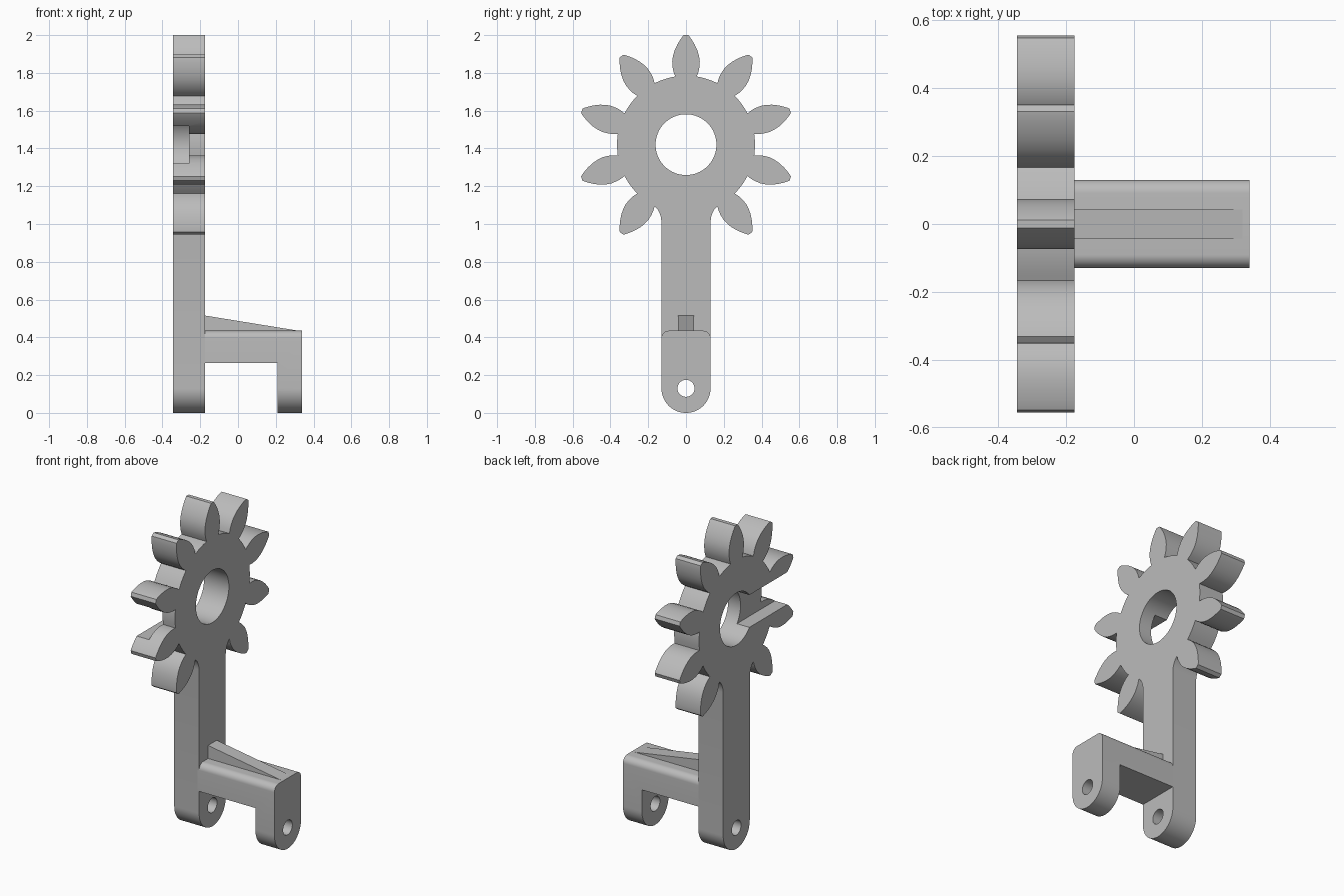
import bpy, bmesh
from math import sin, cos, radians

default = bpy.data.objects.get("Cube")
if default:
    bpy.data.objects.remove(default)

grey = bpy.data.materials.new("plain grey")
grey.use_nodes = True
grey.diffuse_color = (0.5, 0.5, 0.5, 1)
grey.node_tree.nodes["Principled BSDF"].inputs["Base Color"].default_value = (0.5, 0.5, 0.5, 1)

X0, X1, X2 = -0.345, -0.175, 0.34     # gear back, gear front, bracket end
HUB = 1.42                            # height of the gear axis
ROOT = 0.365
HALF = 0.13                           # half width of the leg


def prism(name, points, a, b, axis="x"):
    """Extrude an outline along x (points are y, z) or along y (points are x, z)."""
    bm = bmesh.new()
    place = (lambda p: (a, p[0], p[1])) if axis == "x" else (lambda p: (p[0], a, p[1]))
    face = bm.faces.new([bm.verts.new(place(p)) for p in points])
    ext = bmesh.ops.extrude_face_region(bm, geom=[face])
    move = (b - a, 0, 0) if axis == "x" else (0, b - a, 0)
    bmesh.ops.translate(bm, vec=move,
                        verts=[v for v in ext["geom"] if isinstance(v, bmesh.types.BMVert)])
    bmesh.ops.recalc_face_normals(bm, faces=bm.faces)
    mesh = bpy.data.meshes.new(name)
    bm.to_mesh(mesh)
    bm.free()
    mesh.materials.append(grey)
    obj = bpy.data.objects.new(name, mesh)
    bpy.context.collection.objects.link(obj)
    return obj


def arc(cy, cz, r, start, end, n):
    """Points on an arc, angles in degrees measured from the top towards +y."""
    angles = [radians(start + (end - start) * i / n) for i in range(n + 1)]
    return [(cy + r * sin(t), cz + r * cos(t)) for t in angles]


def rect(u0, u1, v0, v1):
    return [(u0, v0), (u1, v0), (u1, v1), (u0, v1)]


def activate(obj):
    bpy.ops.object.select_all(action="DESELECT")
    obj.select_set(True)
    bpy.context.view_layer.objects.active = obj


def cut(obj, cutter):
    cutter.hide_render = True
    mod = obj.modifiers.new("cut", "BOOLEAN")
    mod.operation, mod.solver, mod.object = "DIFFERENCE", "EXACT", cutter
    activate(obj)
    bpy.ops.object.modifier_apply(modifier=mod.name)
    bpy.data.objects.remove(cutter)


def hole(obj, z, r):
    cut(obj, prism("hole_cutter", arc(0, z, r, 0, 360, 64)[:-1], -1, 1))


# Gear outline: nine leaf-shaped teeth, with the leg in place of the tenth
flank = [(0.361, 0.057), (0.385, 0.066), (0.41, 0.071), (0.44, 0.073), (0.47, 0.069),
         (0.5, 0.06), (0.53, 0.046), (0.555, 0.031), (0.572, 0.019), (0.58, 0.012)]
outline = []
for k in range(-4, 5):
    t = radians(36 * k)
    tooth = [(r, -h) for r, h in flank] + [(r, h) for r, h in reversed(flank)]
    outline += [(r * sin(t) + h * cos(t), HUB + r * cos(t) - h * sin(t)) for r, h in tooth]
    if k < 4:
        outline += arc(0, HUB, ROOT, 36 * k + 11, 36 * k + 25, 6)

# Leg with small fillets at the gear and a round foot
fillet = [(0.152, 1.08), (0.142, 1.063), (0.134, 1.042), (HALF, 1.015)]
outline += fillet + arc(0, HALF, HALF, 90, 270, 32) + [(-y, z) for y, z in reversed(fillet)]
gear = prism("gear_and_leg", outline, X0, X1)
hole(gear, HUB, 0.161)
hole(gear, HALF, 0.045)
cut(gear, prism("slot_cutter", rect(-0.8, 0, HUB - 0.1, HUB + 0.1), X0 - 0.1, -0.26))

# Bracket: rounded block hollowed below to leave an arm and a front lug
R = 0.04
TOP = 0.435
block = (arc(HALF - R, TOP - R, R, 0, 90, 10) + arc(0, HALF, HALF, 90, 270, 32)
         + arc(R - HALF, TOP - R, R, -90, 0, 10))
bracket = prism("arm_and_lug", block, X1 - 0.01, X2)
hole(bracket, HALF, 0.045)
cut(bracket, prism("gap_cutter", rect(-0.4, 0.21, -0.2, 0.265), -0.5, 0.5, "y"))

# Sloping rib on top of the arm
rib = prism("rib", [(X1 - 0.01, 0.42), (X1 - 0.01, 0.517), (X2 - 0.02, TOP), (X2 - 0.02, 0.42)],
            -0.042, 0.042, "y")

for obj in (gear, bracket, rib):
    activate(obj)
    bpy.ops.object.shade_smooth_by_angle(angle=radians(30))
